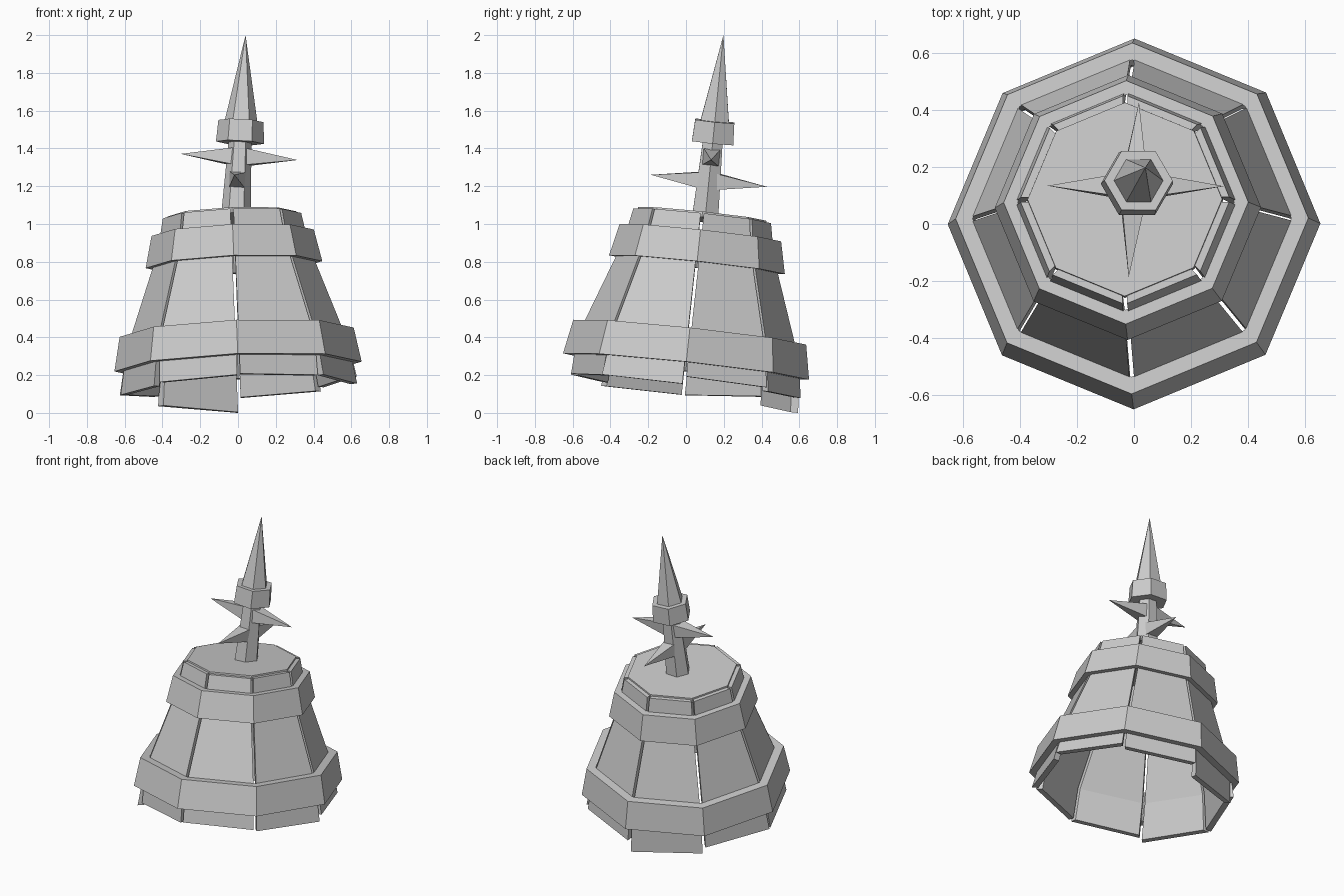
import bpy, bmesh
from math import cos, sin, pi, radians
from mathutils import Vector, Matrix

if "Cube" in bpy.data.objects:
    bpy.data.objects.remove(bpy.data.objects["Cube"])


def frame(origin, axis):
    """Local frame whose z axis follows a leaning direction."""
    q = Vector((0, 0, 1)).rotation_difference(Vector(axis))
    return Matrix.Translation(origin) @ q.to_matrix().to_4x4()


BODY = frame((0.01, -0.026, 0), (-0.04, 0.107, 1))
SPIRE = frame((-0.01, 0.103, 1.05), (0.05, 0.095, 0.95))


def add(name, bm, mat):
    bmesh.ops.recalc_face_normals(bm, faces=bm.faces)
    me = bpy.data.meshes.new(name)
    bm.to_mesh(me)
    bm.free()
    ob = bpy.data.objects.new(name, me)
    ob.matrix_world = mat
    bpy.context.collection.objects.link(ob)
    return ob


def ring(name, profile, sides, mat):
    """Closed band: a (radius, height) outline swept round a polygon."""
    bm = bmesh.new()
    loops = [[bm.verts.new((r * cos(2 * pi * k / sides), r * sin(2 * pi * k / sides), z))
              for r, z in profile] for k in range(sides)]
    n = len(profile)
    for k in range(sides):
        a, b = loops[k], loops[(k + 1) % sides]
        for i in range(n):
            j = (i + 1) % n
            bm.faces.new((a[i], b[i], b[j], a[j]))
    return add(name, bm, mat)


def frustum(name, r1, r2, z1, z2, sides, mat, spin=0.0):
    """Solid tapered prism between two heights."""
    bm = bmesh.new()
    bmesh.ops.create_cone(bm, cap_ends=True, segments=sides, radius1=r1,
                          radius2=r2, depth=z2 - z1)
    # put the first corner on the x axis
    a = max(bm.verts, key=lambda v: v.co.to_2d().length).co
    start = Vector((a.x, a.y, 0)).angle(Vector((1, 0, 0)))
    start = -start if a.y > 0 else start
    bmesh.ops.rotate(bm, verts=bm.verts, matrix=Matrix.Rotation(start + spin, 3, 'Z'))
    bmesh.ops.translate(bm, verts=bm.verts, vec=(0, 0, (z1 + z2) / 2))
    return add(name, bm, mat)


def plank(name, k, bottom_a, bottom_b, flare, gap=0.009, thick=0.04):
    """One bent wall board between two corners of the octagon."""
    bm = bmesh.new()
    tang = Vector((-sin((k + .5) * pi / 4), cos((k + .5) * pi / 4), 0)) * gap
    sides = []
    for edge, bottom, sign in ((k, bottom_a, 1), (k + 1, bottom_b, -1)):
        a = edge * pi / 4
        outer = [(flare, bottom), (0.592, 0.35), (0.405, 0.87), (0.37, 1.05)]
        inner = [(r - thick, z) for r, z in reversed(outer)]
        sides.append([bm.verts.new(Vector((r * cos(a), r * sin(a), z)) + tang * sign)
                      for r, z in outer + inner])
    a, b = sides
    n = len(a)
    for i in range(n):
        j = (i + 1) % n
        bm.faces.new((a[i], b[i], b[j], a[j]))
    for s in sides:
        for i in range(3):
            bm.faces.new((s[i], s[i + 1], s[n - 2 - i], s[n - 1 - i]))
    return add(name, bm, BODY)


# Wall planks with uneven lower ends: (height at each corner, end radius)
ends = [(0.17, 0.165, 0.63), (0.145, 0.145, 0.625), (0.066, 0.10, 0.62), (0.15, 0.12, 0.635),
        (0.12, 0.115, 0.63), (0.135, 0.14, 0.605), (0.145, 0.14, 0.605), (0.14, 0.13, 0.63)]
for k, (ea, eb, flare) in enumerate(ends):
    plank(f"wall_plank_{k + 1}", k, ea, eb, flare)

# Octagonal hoops and roof plate
ring("lower_band", [(0.655, 0.247), (0.62, 0.43), (0.56, 0.43), (0.595, 0.247)], 8, BODY)
ring("upper_band", [(0.468, 0.79), (0.43, 0.96), (0.38, 0.96), (0.418, 0.79)], 8, BODY)
frustum("roof_plate", 0.345, 0.342, 1.03, 1.06, 8, BODY)

# Spire: shaft, collar and point
frustum("spire_shaft", 0.08, 0.06, -0.02, 0.40, 6, SPIRE)
frustum("spire_collar", 0.127, 0.12, 0.383, 0.498, 6, SPIRE)
frustum("spire_point", 0.088, 0.0, 0.49, 0.956, 6, SPIRE)

# Crossed spikes, each a pair of four-sided points
for name, height, yaw in (("side_spike", 0.307, 0), ("front_spike", 0.18, 86.5)):
    for i in range(2):
        m = (SPIRE @ Matrix.Translation((0, 0, height))
             @ Matrix.Rotation(radians(yaw + 180 * i), 4, 'Z')
             @ Matrix.Rotation(pi / 2, 4, 'Y'))
        frustum(f"{name}_{i + 1}", 0.07, 0.0, 0.0, 0.31, 4, m, pi / 4)
